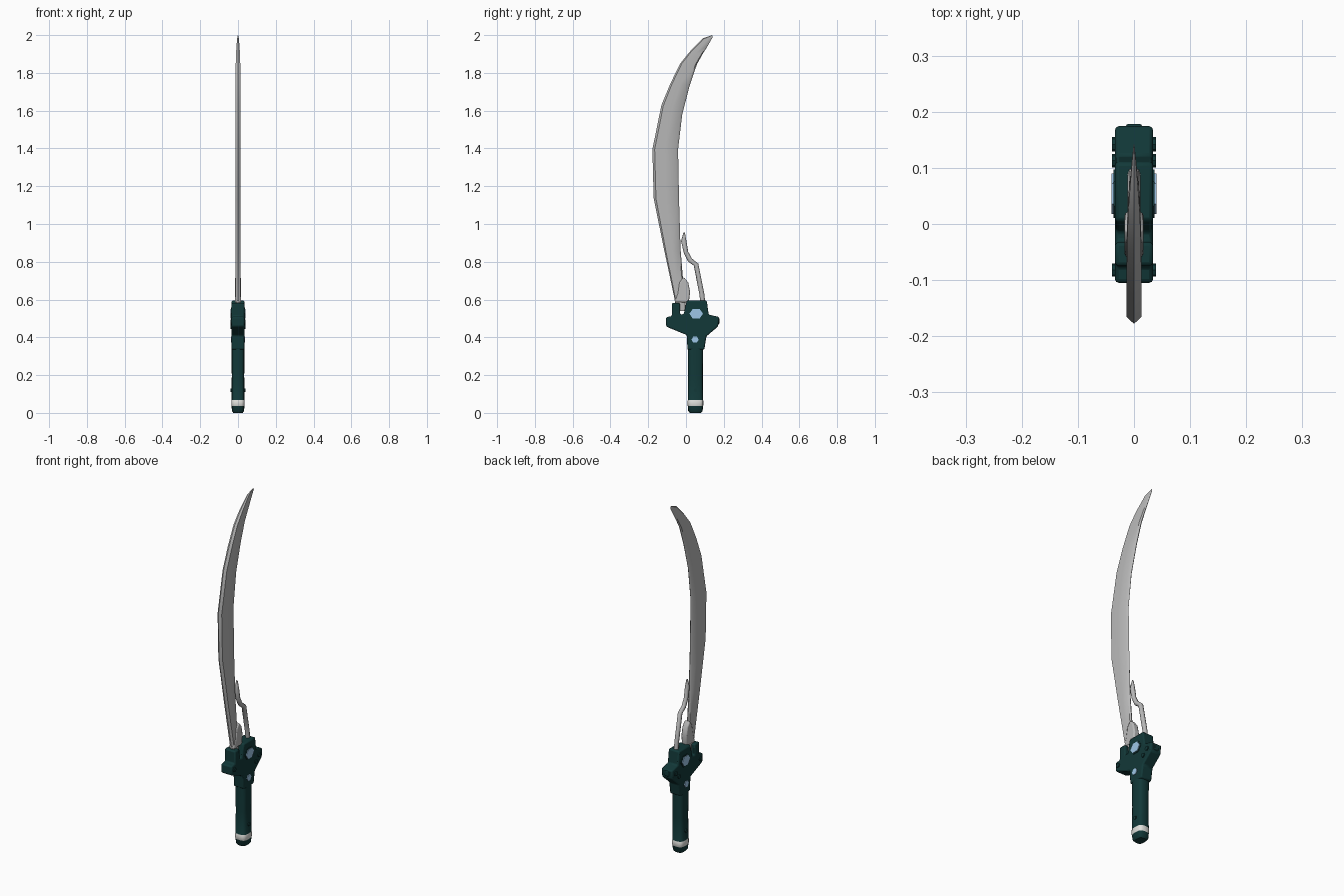
import bpy, bmesh, math
from mathutils import Vector

if "Cube" in bpy.data.objects:
    bpy.data.objects.remove(bpy.data.objects["Cube"])


def material(name, rgb):
    m = bpy.data.materials.new(name)
    m.diffuse_color = (*rgb, 1)
    m.use_nodes = True
    m.node_tree.nodes["Principled BSDF"].inputs["Base Color"].default_value = m.diffuse_color
    return m


STEEL = material("steel_grey", (0.48, 0.48, 0.48))
TEAL = material("dark_teal", (0.006, 0.040, 0.040))
BLUE = material("pale_blue", (0.36, 0.60, 0.85))
WHITE = material("off_white", (0.75, 0.75, 0.72))


def finish(name, bm, mats, angle=35):
    bmesh.ops.recalc_face_normals(bm, faces=bm.faces)
    me = bpy.data.meshes.new(name)
    bm.to_mesh(me)
    bm.free()
    for m in mats:
        me.materials.append(m)
    me.shade_smooth()
    me.set_sharp_from_angle(angle=math.radians(angle))
    ob = bpy.data.objects.new(name, me)
    bpy.context.collection.objects.link(ob)
    return ob


def loft(name, rings, mats, angle=35, rule=None):
    """Skin a list of equal-sized point rings, capping both ends."""
    bm = bmesh.new()
    vs = [[bm.verts.new(p) for p in r] for r in rings]
    n = len(rings[0])
    for i, (a, b) in enumerate(zip(vs, vs[1:])):
        for k in range(n):
            f = bm.faces.new((a[k], a[(k + 1) % n], b[(k + 1) % n], b[k]))
            if rule:
                f.material_index = rule(f.calc_center_median())
    bm.faces.new(vs[0])
    bm.faces.new(vs[-1])
    return finish(name, bm, mats, angle)


def plate(name, pts, x0, x1, mat, bevel=0.0):
    """Extrude a (y, z) outline from x0 to x1."""
    bm = bmesh.new()
    f = bm.faces.new([bm.verts.new((x0, y, z)) for y, z in pts])
    r = bmesh.ops.extrude_face_region(bm, geom=[f])
    for v in r["geom"]:
        if isinstance(v, bmesh.types.BMVert):
            v.co.x = x1
    ob = finish(name, bm, [mat])
    if bevel:
        b = ob.modifiers.new("soft_edges", 'BEVEL')
        b.width, b.segments, b.limit_method = bevel, 2, 'ANGLE'
    return ob


def ngon(y, z, ry, rz, n=6, turn=0.0):
    return [(y + ry * math.cos(turn + math.tau * k / n),
             z + rz * math.sin(turn + math.tau * k / n)) for k in range(n)]


# Curved blade: (edge y, edge z, spine y, spine z, half thickness)
stations = [
    (-.055, .54, .000, .54, .013), (-.060, .60, -.003, .60, .013),
    (-.085, .72, -.016, .71, .013), (-.115, .86, -.029, .87, .013),
    (-.171, 1.135, -.037, 1.135, .013), (-.178, 1.395, -.042, 1.395, .013),
    (-.130, 1.63, -.020, 1.58, .013), (-.082, 1.745, .020, 1.735, .013),
    (-.030, 1.85, .058, 1.846, .012), (.020, 1.912, .088, 1.90, .010),
    (.090, 1.983, .112, 1.938, .005), (.138, 2.0, .142, 1.990, .001)]
half = [(.09, 1), (.5, 1), (.92, .65)]
section = [(0, 0)] + half + [(1, 0)] + [(t, -w) for t, w in reversed(half)]
loft("blade", [[(w * h, a + (c - a) * t, b + (d - b) * t) for t, w in section]
               for a, b, c, d, h in stations], [STEEL], 40)

# Rounded swelling at the root of the blade
plate("blade_root", [(-.062, .585), (.015, .585), (.022, .64), (.012, .69),
                     (-.012, .72), (-.035, .69), (-.045, .63)],
      -.017, .017, STEEL, .007)

# Curved prong behind the blade: (y, z, half width)
prong = [(.090, .57, .013), (.084, .63, .013), (.053, .785, .013),
         (.020, .810, .013), (.000, .85, .012), (-.012, .91, .014),
         (-.010, .955, .004)]
rings = []
for i, (y, z, w) in enumerate(prong):
    a, b = prong[max(i - 1, 0)], prong[min(i + 1, len(prong) - 1)]
    side = Vector((0, b[1] - a[1], a[0] - b[0])).normalized()
    ring = []
    for k in range(8):
        t = math.tau * k / 8
        p = Vector((0, y, z)) + side * w * math.cos(t)
        p.x = min(w, .012) * math.sin(t)
        ring.append(p)
    rings.append(ring)
loft("prong", rings, [STEEL], 50)

# Guard with front fin, blade socket and rear spur
plate("guard", [(.005, .595), (.110, .595), (.120, .520), (.175, .508),
                (.170, .458), (.108, .405), (.097, .335), (.008, .335),
                (.004, .412), (-.105, .457), (-.105, .507), (-.075, .512),
                (-.075, .582), (-.032, .582), (-.032, .522), (-.012, .522),
                (-.004, .56)], -.034, .034, TEAL, .007)

# Ridge on the rear spur
plate("rear_ridge", [(.165, .465), (.178, .475), (.178, .5), (.165, .505)],
      -.014, .014, TEAL, .003)

# Grip with pommel and pale ring: (z, half depth, half width)
levels = [(0, .030, .025), (.010, .038, .032), (.036, .040, .034),
          (.040, .042, .0355), (.064, .042, .0355), (.068, .040, .034),
          (.20, .039, .033), (.30, .040, .034), (.40, .042, .034)]


def oval(z, d, w, n=16):
    def soft(c):
        return math.copysign(abs(c) ** .6, c)
    return [(w * soft(math.cos(math.tau * k / n)),
             .050 + d * soft(math.sin(math.tau * k / n)), z) for k in range(n)]


loft("grip", [oval(*l) for l in levels], [TEAL, WHITE], 40,
     lambda c: 1 if .036 < c.z < .068 else 0)

# Gems and studs on both flanks
for s, tag in ((1, "right"), (-1, "left")):
    plate("gem_frame_" + tag, ngon(.054, .525, .043, .037), s * .03, s * .0365, TEAL)
    plate("guard_gem_" + tag, ngon(.054, .525, .036, .030), s * .03, s * .040, BLUE)
    plate("grip_gem_" + tag, ngon(.048, .388, .019, .019), s * .03, s * .038, BLUE)
    for i, (y, z, r) in enumerate([(.142, .482, .013), (.113, .455, .012),
                                   (-.082, .482, .012), (.05, .12, .010)]):
        plate(f"stud_{tag}_{i + 1}", ngon(y, z, r, r, 8), s * .03, s * .039, TEAL)
